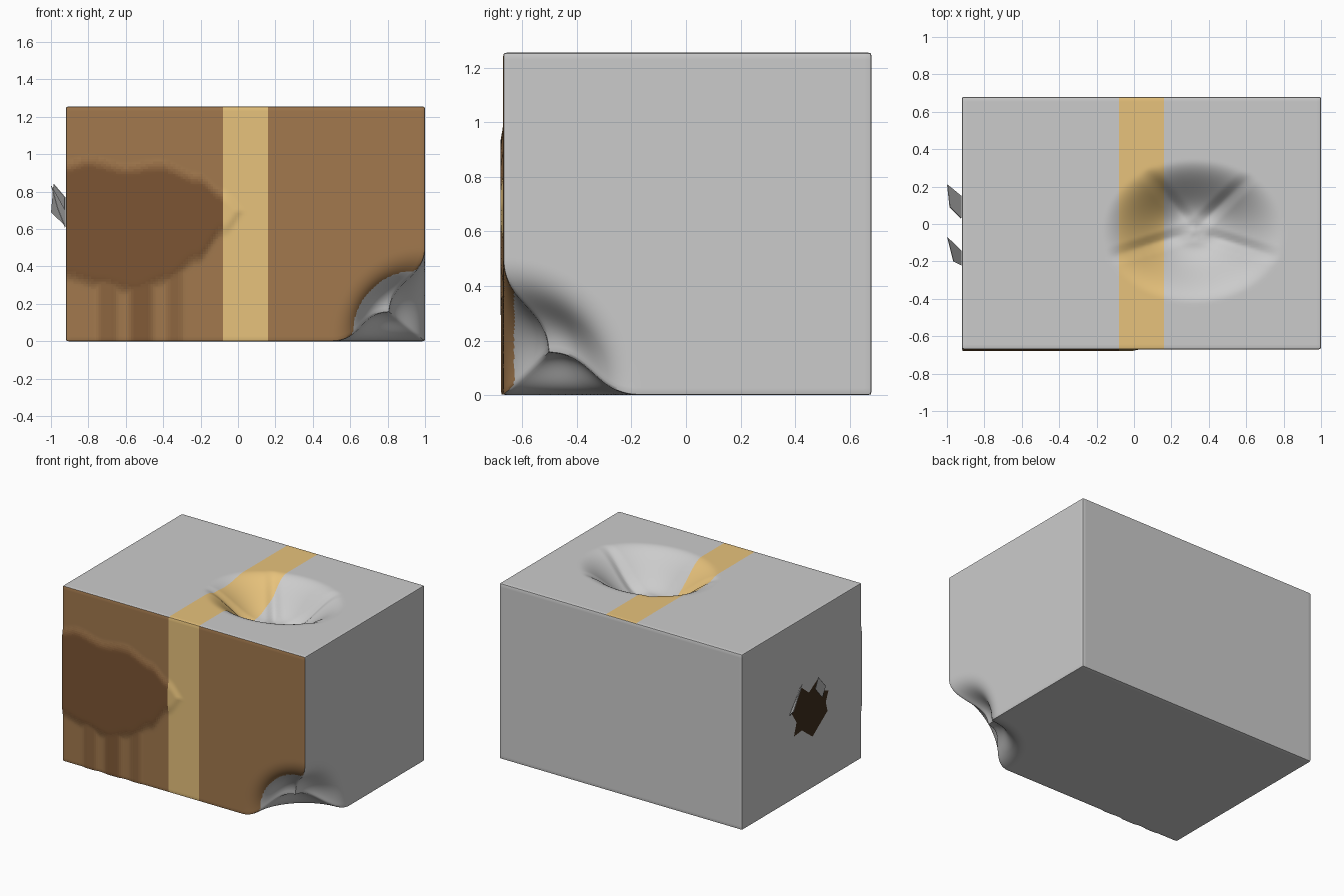
import bpy, bmesh, math
from mathutils import Vector

if "Cube" in bpy.data.objects:
    bpy.data.objects.remove(bpy.data.objects["Cube"])

LO = Vector((-0.92, -0.67, 0.0))
HI = Vector((1.0, 0.68, 1.255))
N = (144, 101, 94)          # grid cells per axis, about 0.0133 each
TAPE = (-0.08, 0.16)
LEVELS = 8                  # shades from clean board to wet stain


def material(name, rgb):
    m = bpy.data.materials.new(name)
    m.diffuse_color = (*rgb, 1)
    m.use_nodes = True
    m.node_tree.nodes["Principled BSDF"].inputs["Base Color"].default_value = m.diffuse_color
    return m


def smooth(t):
    t = min(1.0, max(0.0, t))
    return t * t * (3 - 2 * t)


def interp(points, x):
    for (x0, v0), (x1, v1) in zip(points, points[1:]):
        if x <= x1:
            return v0 + (v1 - v0) * smooth((x - x0) / (x1 - x0))
    return points[-1][1]


def make_object(name, bm, mats):
    me = bpy.data.meshes.new(name)
    bm.to_mesh(me)
    bm.free()
    ob = bpy.data.objects.new(name, me)
    bpy.context.collection.objects.link(ob)
    for m in mats:
        me.materials.append(m)
    return ob


# water stain on the front: blob outline plus drips
STAIN_TOP = [(-0.93, 0.97), (-0.8, 1.0), (-0.6, 0.96), (-0.42, 0.98), (-0.22, 0.91), (-0.08, 0.82), (0.06, 0.7)]
STAIN_BOTTOM = [(-0.93, 0.31), (-0.75, 0.27), (-0.55, 0.23), (-0.38, 0.29), (-0.22, 0.40), (-0.08, 0.55), (0.06, 0.7)]
DRIPS = [(-0.70, 0.07, 0.6), (-0.52, 0.09, 0.8), (-0.34, 0.06, 0.5)]


def stain(x, z):
    if x > 0.06:
        return 0.0
    v = smooth(min(interp(STAIN_TOP, x) - z, z - interp(STAIN_BOTTOM, x)) / 0.08)
    if z < 0.5:
        for dx, width, strength in DRIPS:
            v = max(v, strength * smooth(1.6 * (1 - abs(x - dx) / width)))
    return v


# caved-in top: oval dent with radiating creases
CREASES = [math.radians(a) for a in (45, 127, 197, 343)]


def dent(x, y):
    u, v = x - 0.32, y + 0.04
    r = math.hypot(u / 0.49, v / 0.385)
    if r >= 1:
        return 0.0
    depth = 0.21 * smooth((1 - r) / 0.8)
    ang, dist = math.atan2(v, u), math.hypot(u, v)
    for a in CREASES:
        off = dist * math.sin(ang - a)
        if math.cos(ang - a) > 0 and abs(off) < 0.05:
            depth += 0.025 * (1 - abs(off) / 0.05) * math.sin(math.pi * r)
    return depth


CORNER = Vector((1.0, -0.67, 0.0))
PUSH = Vector((-0.19, 0.165, 0.155))


def deform(p):
    # tiny rounding on the edges
    r = 0.009
    core = Vector([min(max(p[i], LO[i] + r), HI[i] - r) for i in range(3)])
    q = core + (p - core).normalized() * r if (p - core).length > 0 else p.copy()
    if p.z > HI.z - 1e-4:
        q.z -= dent(p.x, p.y)
    if p.y < LO.y + 1e-4:
        q.y -= 0.01 * stain(p.x, p.z)
    # crushed lower corner
    return q + PUSH * smooth(1 - (p - CORNER).length / 0.5)


# box body: gridded shell
bm = bmesh.new()
cache = {}


def point(idx):
    return Vector([LO[i] + (HI[i] - LO[i]) * idx[i] / N[i] for i in range(3)])


def vert(idx):
    if idx not in cache:
        cache[idx] = bm.verts.new(deform(point(idx)))
    return cache[idx]


for a in range(3):
    b, c = (a + 1) % 3, (a + 2) % 3
    for side in (0, N[a]):
        for i in range(N[b]):
            for j in range(N[c]):
                quad = []
                for di, dj in ((0, 0), (1, 0), (1, 1), (0, 1)):
                    idx = [0, 0, 0]
                    idx[a], idx[b], idx[c] = side, i + di, j + dj
                    quad.append(tuple(idx))
                if side == 0:
                    quad.reverse()
                f = bm.faces.new([vert(q) for q in quad])
                mid = (point(quad[0]) + point(quad[2])) / 2
                front, top = a == 1 and side == 0, a == 2 and side > 0
                if (front or top) and TAPE[0] < mid.x < TAPE[1]:
                    f.material_index = 1
                elif front and f.calc_center_median().y < -0.63:
                    f.material_index = 2 + round(stain(mid.x, mid.z) * (LEVELS - 1))

clean, wet = Vector((0.36, 0.19, 0.075)), Vector((0.20, 0.09, 0.033))
mats = [material("plain", (0.8, 0.8, 0.8)), material("tape", (0.80, 0.54, 0.20))]
mats += [material(f"board_{k}", clean.lerp(wet, k / (LEVELS - 1))) for k in range(LEVELS)]
box = make_object("box_body", bm, mats)
bpy.context.view_layer.objects.active = box
box.select_set(True)
bpy.ops.object.shade_smooth_by_angle(angle=math.radians(50))

# torn hole: dark jagged patch on the left side
HOLE = [(0.13, 0.63), (0.07, 0.54), (0.10, 0.45), (0.01, 0.46), (-0.11, 0.37), (-0.28, 0.49),
        (-0.26, 0.56), (-0.29, 0.63), (-0.20, 0.67), (-0.17, 0.76), (-0.07, 0.70), (0.03, 0.78)]
bm = bmesh.new()
bm.faces.new([bm.verts.new((-0.924, y, z)) for y, z in reversed(HOLE)])
bm.normal_update()
for f in bm.faces:
    if f.normal.x > 0:
        f.normal_flip()
bmesh.ops.triangulate(bm, faces=bm.faces[:])
make_object("torn_hole", bm, [material("dark_inside", (0.05, 0.026, 0.012))])

# torn flaps bent outward above the hole
FLAPS = {
    "torn_flap_back": [(-0.925, 0.15, 0.62), (-0.925, 0.03, 0.77), (-0.985, 0.09, 0.84), (-0.998, 0.21, 0.69)],
    "torn_flap_front": [(-0.925, -0.14, 0.70), (-0.925, -0.22, 0.61), (-0.965, -0.20, 0.71), (-0.998, -0.07, 0.83)],
}
for name, pts in FLAPS.items():
    bm = bmesh.new()
    bm.faces.new([bm.verts.new(p) for p in pts])
    flap = make_object(name, bm, [])
    mod = flap.modifiers.new("thickness", 'SOLIDIFY')
    mod.thickness = 0.004
    mod.offset = 0
